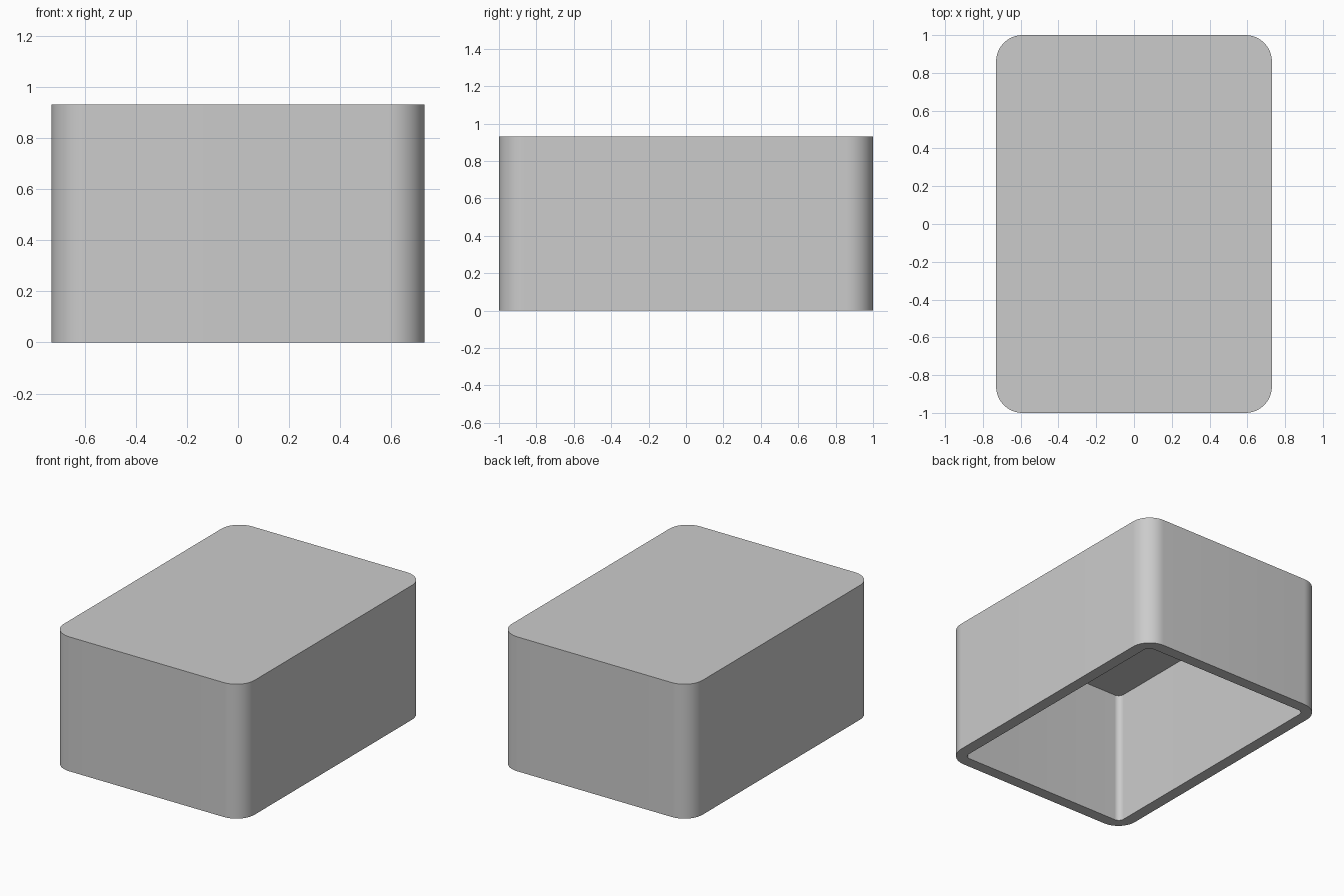
import bpy, bmesh, math

if "Cube" in bpy.data.objects:
    bpy.data.objects.remove(bpy.data.objects["Cube"])

WIDTH, LENGTH, HEIGHT = 1.46, 2.0, 0.93
WALL, TOP = 0.08, 0.005


def outline(w, l, r, steps=16):
    """Rounded rectangle, counter-clockwise."""
    pts = []
    for i, (sx, sy) in enumerate([(1, 1), (-1, 1), (-1, -1), (1, -1)]):
        for k in range(steps + 1):
            a = math.radians(90) * (i + k / steps)
            pts.append((sx * (w / 2 - r) + r * math.cos(a),
                        sy * (l / 2 - r) + r * math.sin(a)))
    return pts


bm = bmesh.new()


def ring(pts, z):
    return [bm.verts.new((x, y, z)) for x, y in pts]


def bridge(a, b):
    n = len(a)
    for i in range(n):
        j = (i + 1) % n
        bm.faces.new((a[i], a[j], b[j], b[i]))


outer = outline(WIDTH, LENGTH, 0.14)
inner = outline(WIDTH - 2 * WALL, LENGTH - 2 * WALL, 0.04)

# Outer wall, bottom rim, inner wall
loops = [ring(outer, HEIGHT), ring(outer, 0), ring(inner, 0), ring(inner, HEIGHT - TOP)]
for a, b in zip(loops, loops[1:]):
    bridge(a, b)
# Thin lid and its underside
bm.faces.new(loops[0])
bm.faces.new(loops[3])
bmesh.ops.recalc_face_normals(bm, faces=bm.faces)

mesh = bpy.data.meshes.new("box_shell")
bm.to_mesh(mesh)
bm.free()
box = bpy.data.objects.new("box_shell", mesh)
bpy.context.collection.objects.link(box)
bpy.context.view_layer.objects.active = box
box.select_set(True)
bpy.ops.object.shade_smooth_by_angle(angle=math.radians(30))
